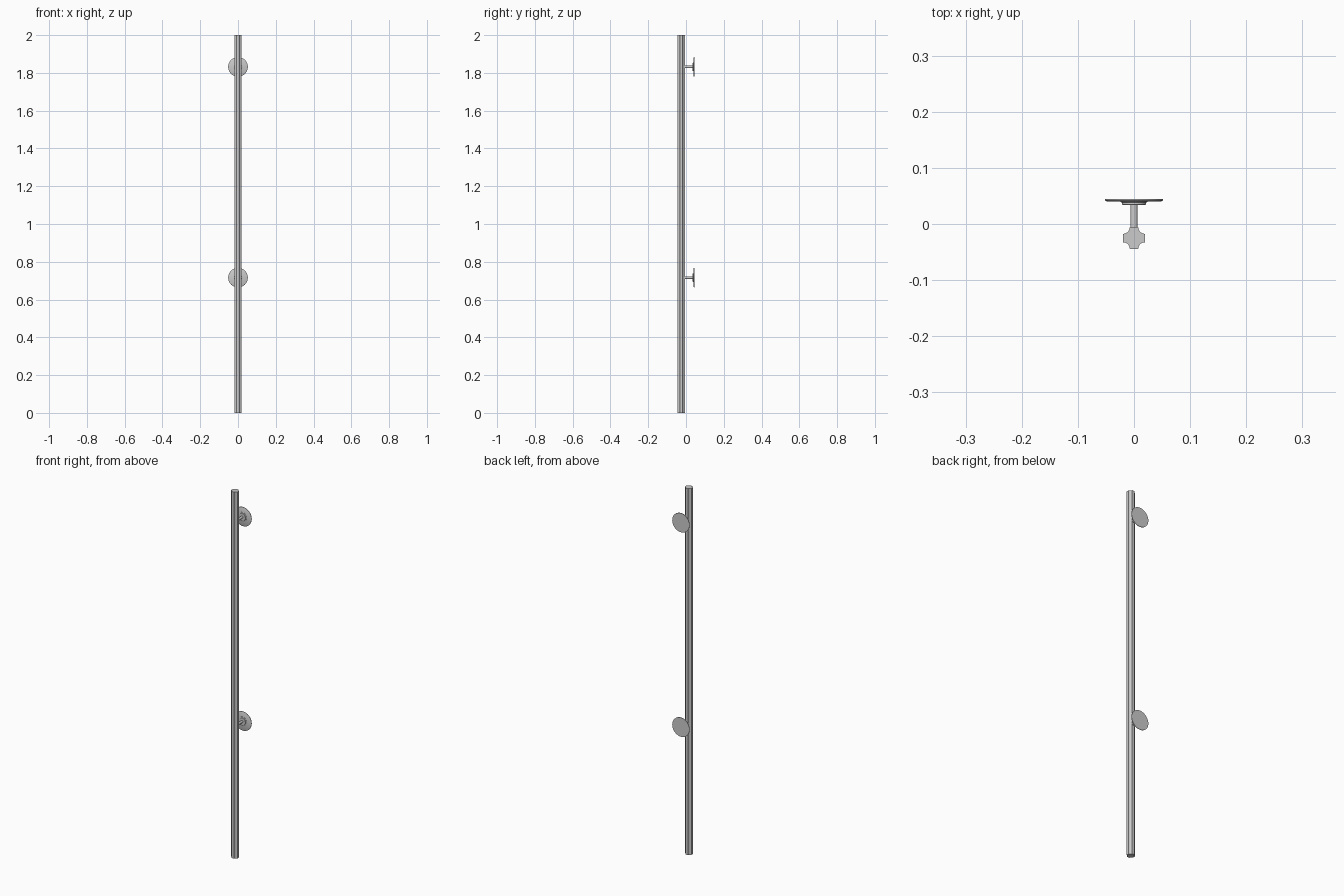
import bpy, bmesh, math
from mathutils import Matrix

if "Cube" in bpy.data.objects:
    bpy.data.objects.remove(bpy.data.objects["Cube"])

POLE_Y, R, LAND, HEIGHT = -0.025, 0.0195, 0.0075, 2.0


def make_object(name, bm):
    bmesh.ops.recalc_face_normals(bm, faces=bm.faces)
    me = bpy.data.meshes.new(name)
    bm.to_mesh(me)
    bm.free()
    ob = bpy.data.objects.new(name, me)
    bpy.context.collection.objects.link(ob)
    bpy.ops.object.select_all(action='DESELECT')
    ob.select_set(True)
    bpy.context.view_layer.objects.active = ob
    bpy.ops.object.shade_smooth_by_angle(angle=math.radians(30))
    return ob


# Fluted pole: square with four concave scooped corners, extruded upwards
def make_pole():
    bm = bmesh.new()
    verts = []
    for q in range(4):
        rot = Matrix.Rotation(q * math.pi / 2, 2)
        for i in range(9):
            a = math.radians(270 - 90 * i / 8)
            x = R + (R - LAND) * math.cos(a)
            y = R + (R - LAND) * math.sin(a)
            px = rot[0][0] * x + rot[0][1] * y
            py = rot[1][0] * x + rot[1][1] * y
            verts.append(bm.verts.new((px, py + POLE_Y, 0)))
    face = bm.faces.new(verts)
    ext = bmesh.ops.extrude_face_region(bm, geom=[face], use_keep_orig=True)
    top = [g for g in ext["geom"] if isinstance(g, bmesh.types.BMVert)]
    bmesh.ops.translate(bm, verts=top, vec=(0, 0, HEIGHT))
    make_object("fluted_pole", bm)


# Turned wall mount: profile of (radius, y) revolved round the y axis
def lathe(name, profile, z, n=40):
    bm = bmesh.new()
    rings = [[bm.verts.new((r * math.cos(2 * math.pi * i / n), y,
                            z + r * math.sin(2 * math.pi * i / n)))
              for i in range(n)] for r, y in profile]
    for a, b in zip(rings, rings[1:]):
        for i in range(n):
            j = (i + 1) % n
            bm.faces.new((a[i], a[j], b[j], b[i]))
    bm.faces.new(rings[0])
    bm.faces.new(rings[-1])
    make_object(name, bm)


make_pole()
for label, z in (("lower", 0.716), ("upper", 1.832)):
    lathe(label + "_stem", [(0.0065, POLE_Y + 0.012), (0.0065, 0.036)], z)
    lathe(label + "_collar", [(0.0205, 0.034), (0.0215, 0.035), (0.0215, 0.038),
                              (0.024, 0.039), (0.024, 0.0415)], z)
    lathe(label + "_wall_plate", [(0.049, 0.0405), (0.052, 0.042), (0.052, 0.0445)], z, 48)
